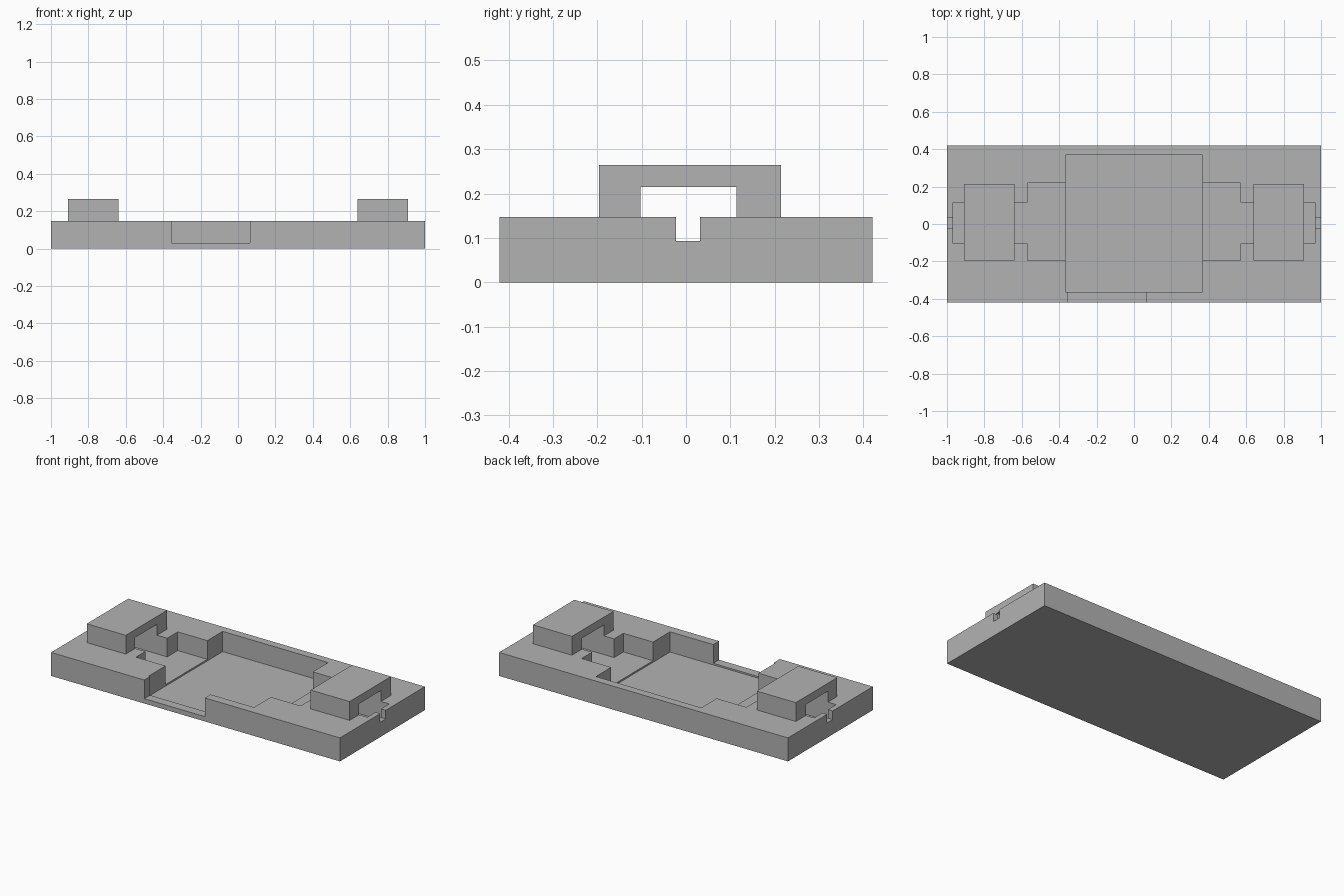
import bpy
import bmesh
from mathutils import Vector

default = bpy.data.objects.get("Cube")
if default:
    bpy.data.objects.remove(default, do_unlink=True)

# Single matte grey
grey = bpy.data.materials.new("plain_grey")
grey.use_nodes = True
COLOUR = (0.45, 0.45, 0.45, 1)
grey.diffuse_color = COLOUR
grey.node_tree.nodes["Principled BSDF"].inputs["Base Color"].default_value = COLOUR


def prism(name, points, offset):
    """Extrude a closed planar outline along an offset vector."""
    bm = bmesh.new()
    face = bm.faces.new([bm.verts.new(p) for p in points])
    extruded = bmesh.ops.extrude_face_region(bm, geom=[face])["geom"]
    bmesh.ops.translate(bm, vec=Vector(offset),
                        verts=[g for g in extruded if isinstance(g, bmesh.types.BMVert)])
    bmesh.ops.recalc_face_normals(bm, faces=bm.faces)
    mesh = bpy.data.meshes.new(name)
    bm.to_mesh(mesh)
    bm.free()
    mesh.materials.append(grey)
    obj = bpy.data.objects.new(name, mesh)
    bpy.context.collection.objects.link(obj)
    return obj


def block(name, x0, x1, y0, y1, z0, z1):
    outline = [(x0, y0, z0), (x1, y0, z0), (x1, y1, z0), (x0, y1, z0)]
    return prism(name, outline, (0, 0, z1 - z0))


DECK, FLOOR, ABOVE = 0.147, 0.03, 0.3
CHANNEL = (-0.103, 0.114)
WING = (-0.195, 0.218)

# Base slab
base = block("base", -1, 1, -0.42, 0.42, 0, DECK)

# Recess outline: wide wings narrowing into end channels
lower = [(-0.968, CHANNEL[0]), (-0.57, CHANNEL[0]), (-0.57, WING[0])]
upper = [(-0.57, WING[1]), (-0.57, CHANNEL[1]), (-0.968, CHANNEL[1])]
outline = (lower + [(-x, y) for x, y in reversed(lower)]
           + [(-x, y) for x, y in reversed(upper)] + upper)

cutters = [
    prism("recess_cutter", [(x, y, FLOOR) for x, y in outline], (0, 0, ABOVE)),
    block("pocket_cutter", -0.365, 0.365, -0.363, 0.37, 0.02, ABOVE),
    block("front_opening_cutter", -0.355, 0.065, -0.5, -0.3, FLOOR, ABOVE),
    block("end_slot_cutter", -1.1, 1.1, -0.022, 0.032, 0.093, ABOVE),
]
for cutter in cutters:
    cutter.hide_render = True
    mod = base.modifiers.new(cutter.name, "BOOLEAN")
    mod.operation = "DIFFERENCE"
    mod.solver = "EXACT"
    mod.object = cutter

# Bake the cuts and drop the cutters
graph = bpy.context.evaluated_depsgraph_get()
cut_mesh = bpy.data.meshes.new_from_object(base.evaluated_get(graph))
base.modifiers.clear()
base.data = cut_mesh
base.data.name = "base"
for cutter in cutters:
    bpy.data.objects.remove(cutter, do_unlink=True)

# Bridges spanning the channel at each end
inner, outer = 0.64, 0.91
CEILING, TOP = 0.215, 0.265
BRIDGE = (-0.196, 0.214)
arch = [(BRIDGE[0], DECK), (CHANNEL[0], DECK), (CHANNEL[0], CEILING),
        (CHANNEL[1], CEILING), (CHANNEL[1], DECK), (BRIDGE[1], DECK),
        (BRIDGE[1], TOP), (BRIDGE[0], TOP)]
for side, sign in (("left", 1), ("right", -1)):
    prism(side + "_bridge", [(sign * inner, y, z) for y, z in arch],
          (sign * (outer - inner), 0, 0))
